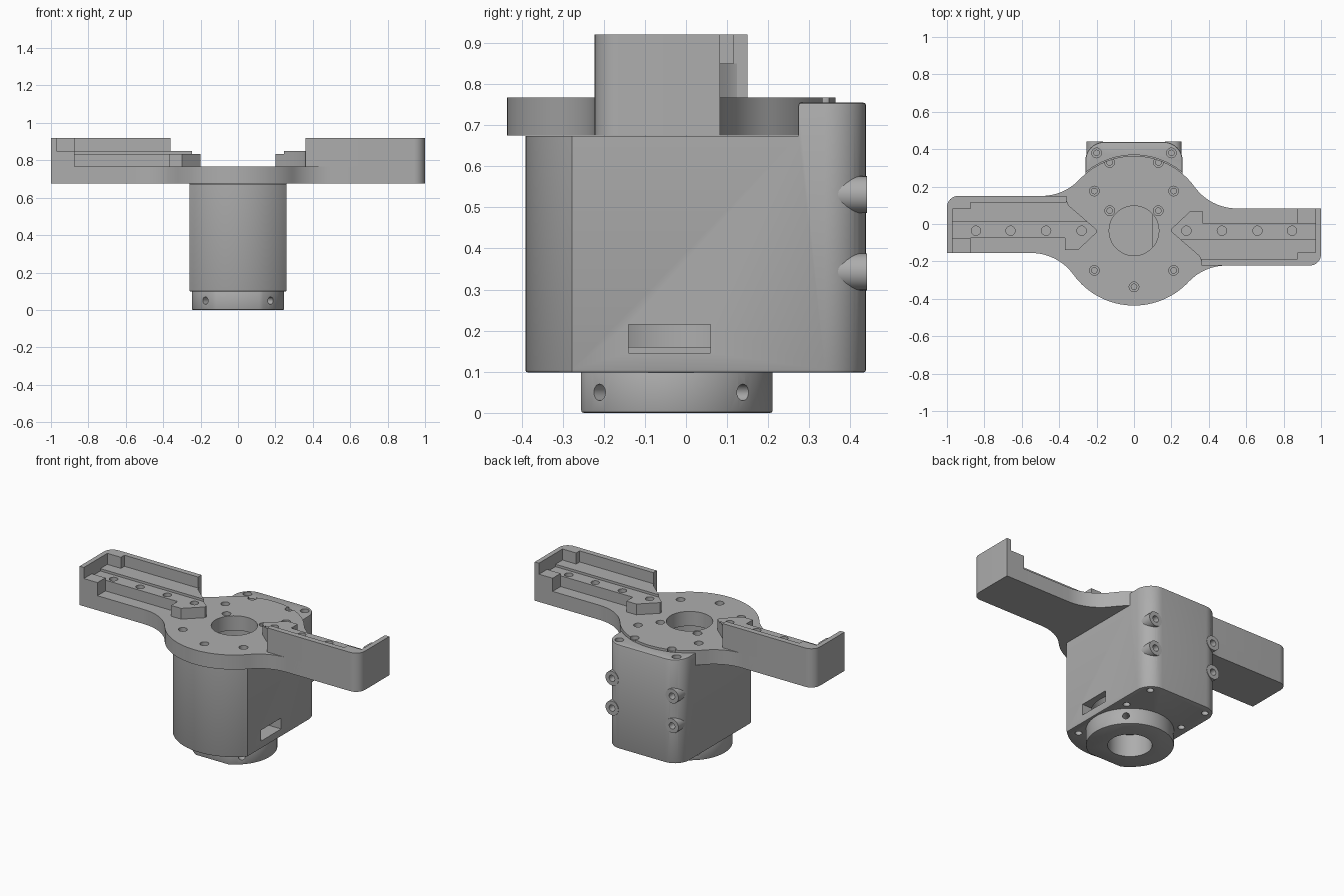
import bpy, bmesh
from math import sin, cos, atan2, radians, degrees, sqrt, pi
from mathutils import Matrix

cube = bpy.data.objects.get("Cube")
if cube:
    bpy.data.objects.remove(cube)

grey = bpy.data.materials.new("machined_grey")
grey.use_nodes = True
colour = (0.42, 0.42, 0.42, 1)
grey.diffuse_color = colour
grey.node_tree.nodes["Principled BSDF"].inputs["Base Color"].default_value = colour

CY = -0.036          # y of the main axis; shapes are drawn around that axis
DISC, FILLET = 0.40, 0.28
TOP, BASE = 0.767, 0.675


def arc(cx, cy, r, a0, a1, n=10):
    """Points on an arc, angles in degrees."""
    return [(cx + r * cos(radians(a0 + (a1 - a0) * i / n)),
             cy + r * sin(radians(a0 + (a1 - a0) * i / n))) for i in range(n + 1)]


def turned(points):
    return [(-x, -y) for x, y in points]


def finish_mesh(name, bm):
    bmesh.ops.recalc_face_normals(bm, faces=bm.faces)
    mesh = bpy.data.meshes.new(name)
    bm.to_mesh(mesh)
    bm.free()
    mesh.materials.append(grey)
    ob = bpy.data.objects.new(name, mesh)
    bpy.context.collection.objects.link(ob)
    return ob


def prism(name, points, z0, z1):
    """Extrude a flat outline from z0 to z1."""
    bm = bmesh.new()
    bmesh.ops.remove_doubles(bm, verts=[bm.verts.new((x, y + CY, z0)) for x, y in points], dist=1e-4)
    face = bm.faces.new(list(bm.verts))
    new = bmesh.ops.extrude_face_region(bm, geom=[face])["geom"]
    bmesh.ops.translate(bm, vec=(0, 0, z1 - z0),
                        verts=[v for v in new if isinstance(v, bmesh.types.BMVert)])
    return finish_mesh(name, bm)


def rod(name, x, y, r, z0, z1, n=24):
    return prism(name, arc(x, y, r, 0, 360 * (n - 1) / n, n - 1), z0, z1)


def aimed_rod(name, x, y, z, r, length, angle, n=20):
    """Horizontal cylinder centred on a point, axis at the given angle."""
    bm = bmesh.new()
    bmesh.ops.create_cone(bm, cap_ends=True, segments=n, radius1=r, radius2=r, depth=length,
                          matrix=Matrix.Translation((x, y + CY, z))
                          @ Matrix.Rotation(radians(angle), 4, "Z") @ Matrix.Rotation(pi / 2, 4, "Y"))
    return finish_mesh(name, bm)


def box(name, x0, x1, y0, y1, z0, z1):
    return prism(name, [(x0, y0), (x1, y0), (x1, y1), (x0, y1)], z0, z1)


def apply_modifier(ob, mod):
    with bpy.context.temp_override(object=ob, active_object=ob, selected_objects=[ob]):
        bpy.ops.object.modifier_apply(modifier=mod.name)


def soften(ob, width):
    mod = ob.modifiers.new("edge", "BEVEL")
    mod.width, mod.segments, mod.limit_method = width, 2, "ANGLE"
    mod.angle_limit = radians(50)
    apply_modifier(ob, mod)


def cut(targets, *cutters):
    for cutter in cutters:
        for ob in targets:
            mod = ob.modifiers.new("cut", "BOOLEAN")
            mod.operation, mod.solver, mod.object = "DIFFERENCE", "EXACT", cutter
            apply_modifier(ob, mod)
        bpy.data.objects.remove(cutter)


def bolt_hole(targets, x, y, top, depth):
    """Counterbored screw hole opening upwards."""
    cut(targets, rod("cutter", x, y, 0.026, top - 0.025, top + 0.02, 20),
        rod("cutter", x, y, 0.015, top - depth, top + 0.01, 16))


parts = []

# Top plate: a disc blended into two offset arms, half outline turned about the axis
HIGH, LOW = 0.186, 0.119
reach = DISC + FILLET
xh, xl = sqrt(reach**2 - (HIGH + FILLET)**2), sqrt(reach**2 - (LOW + FILLET)**2)
ah = degrees(atan2(HIGH + FILLET, -xh))
al = degrees(atan2(-LOW - FILLET, -xl)) + 360
corner = arc(-0.94, HIGH - 0.06, 0.06, 90, 180, 8)
half = (arc(0, 0, DISC, 90, ah, 16)
        + arc(-xh, HIGH + FILLET, FILLET, ah + 180, 270, 12)[1:]
        + corner + [(-1, -LOW)]
        + arc(-xl, -LOW - FILLET, FILLET, 90, al - 180, 12)
        + arc(0, 0, DISC, al, 270, 16)[1:-1])
plate = prism("top_plate", half + turned(half), BASE, TOP)
parts.append(plate)

# Raised details on each arm
wall = [(-1, -LOW), (-0.97, -LOW), (-0.97, 0.116), (-0.875, 0.116), (-0.875, 0.151),
        (-0.36, 0.151), (-0.36, HIGH)] + corner
shelf = [(-0.98, 0.046), (-0.246, 0.046), (-0.35, 0.136), (-0.36, 0.16), (-0.98, 0.16)]
rail = [(-0.98, -0.039), (-0.37, -0.039), (-0.37, -0.104), (-0.3, -0.104), (-0.2, -0.01),
        (-0.2, 0.006), (-0.246, 0.046), (-0.98, 0.046)]
block = [(-0.98, -LOW), (-0.875, -LOW), (-0.875, -0.039), (-0.98, -0.039)]
for side, place in (("right", lambda p: p), ("left", turned)):
    parts.append(prism(side + "_arm_wall", place(wall), BASE, 0.92))
    parts.append(prism(side + "_arm_shelf", place(shelf), TOP - 0.02, 0.85))
    parts.append(prism(side + "_arm_end_block", place(block), TOP - 0.02, 0.85))
    track = prism(side + "_arm_rail", place(rail), TOP - 0.02, 0.835)
    parts.append(track)
    sign = -1 if side == "right" else 1
    for x in (0.28, 0.47, 0.66, 0.845):
        cut([track, plate], rod("cutter", sign * x, 0, 0.025, 0.71, 0.9, 20))

# Plate bore and bolt pattern
cut([plate], rod("cutter", 0, 0, 0.133, 0.6, 0.9, 48))
for angle in (45, 135, 225, 270, 315):
    bolt_hole([plate], 0.3 * cos(radians(angle)), 0.3 * sin(radians(angle)), TOP, 0.07)
for x in (-0.13, 0.13):
    bolt_hole([plate], x, 0.107, TOP, 0.07)
    bolt_hole([plate], x, 0.365, TOP, 0.07)

# Housing: rounded front, square back with rounded corners
W, BACK, R = 0.26, 0.474, 0.1
a = degrees(atan2(-sqrt(0.355**2 - W**2), W))
housing = prism("housing", arc(0, 0, 0.355, -180 - a, a, 24)
                + arc(W - R, BACK - R, R, 0, 90) + arc(R - W, BACK - R, R, 90, 180), 0.098, 0.755)
soften(housing, 0.007)
parts.append(housing)
cut([housing], rod("cutter", 0, 0, 0.405, BASE - 0.001, 0.9, 96),
    rod("cutter", 0, 0, 0.22, 0.16, 0.7, 48),
    box("cutter", 0.1, 0.4, -0.104, 0.096, 0.146, 0.215))
for x in (-0.2, 0.2):
    bolt_hole([housing], x, 0.416, 0.755, 0.08)
    for y in (0.416, 0.21, -0.21):
        cut([housing], rod("cutter", x, y, 0.02, 0.05, 0.14, 16))

# Screw bosses on the back corners
for side, x in (("right", -0.21), ("left", 0.21)):
    for level, z in (("lower", 0.343), ("upper", 0.531)):
        boss = aimed_rod(f"{side}_{level}_boss", x, 0.42, z, 0.045, 0.112, 90, 28)
        cut([boss, housing], aimed_rod("cutter", x, 0.45, z, 0.02, 0.12, 90))
        parts.append(boss)

# Bottom collar with a front flat, a blind bore and radial set-screw holes
f = degrees(atan2(-0.219, sqrt(0.247**2 - 0.219**2)))
collar = prism("bottom_collar", arc(0, 0, 0.247, f, 180 - f, 56), 0, 0.11)
soften(collar, 0.006)
parts.append(collar)
cut([collar, housing], rod("cutter", 0, 0, 0.125, -0.1, 0.14, 48))
for angle in (45, 135, 225, 315):
    d = radians(angle)
    cut([collar], aimed_rod("cutter", 0.22 * cos(d), 0.22 * sin(d), 0.05, 0.02, 0.14, angle))

# Smooth the curved faces and keep crisp edges
bpy.ops.object.select_all(action="DESELECT")
for ob in parts:
    ob.select_set(True)
bpy.context.view_layer.objects.active = plate
bpy.ops.object.shade_smooth_by_angle(angle=radians(30))
